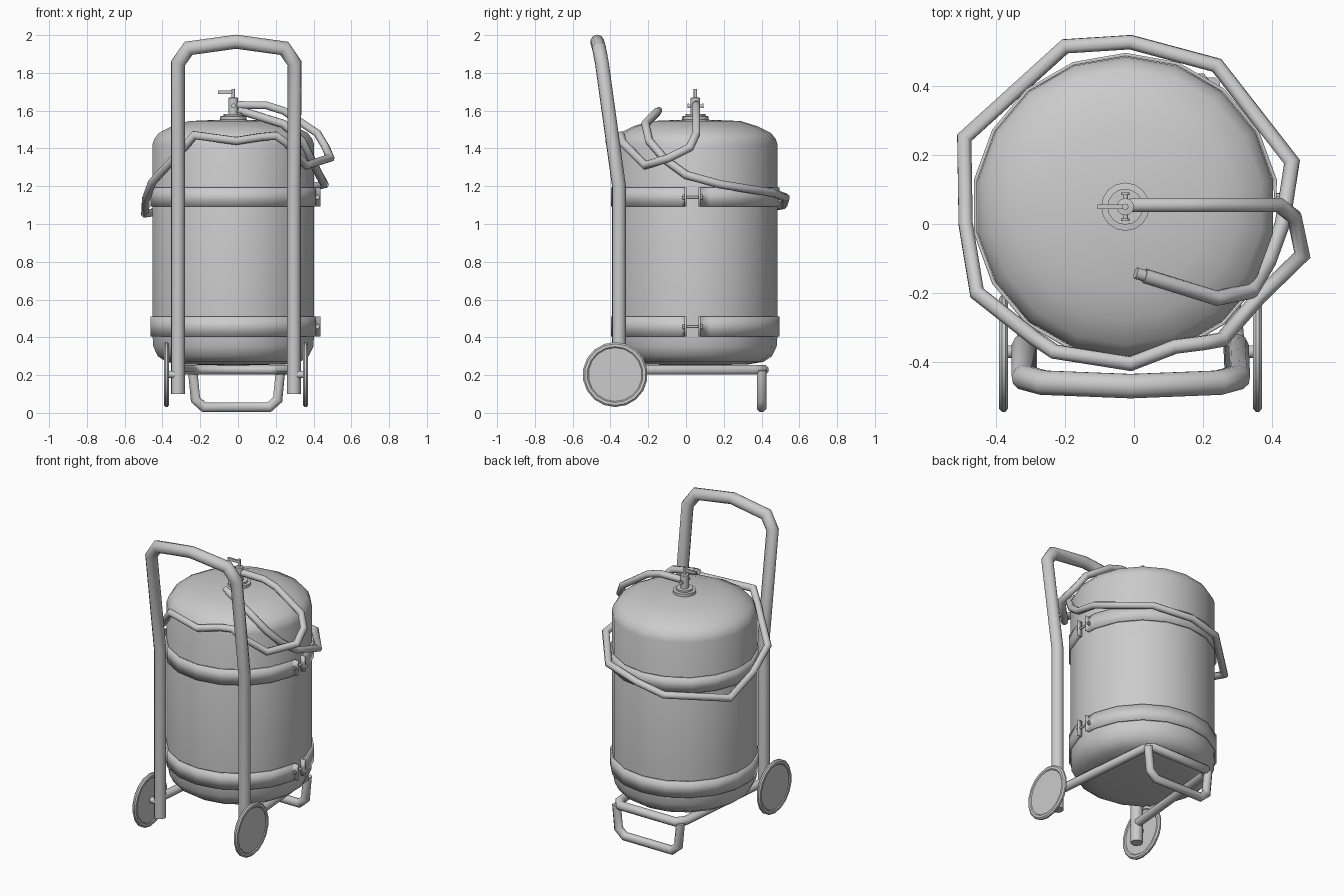
import bpy, bmesh
from math import radians, sin, cos, pi
from mathutils import Vector, Matrix

if "Cube" in bpy.data.objects:
    bpy.data.objects.remove(bpy.data.objects["Cube"])

CX, CY = -0.025, 0.05      # tank axis


def finish(name, bm, angle=40, smooth=True):
    bmesh.ops.remove_doubles(bm, verts=bm.verts, dist=1e-5)
    bmesh.ops.recalc_face_normals(bm, faces=bm.faces)
    me = bpy.data.meshes.new(name)
    bm.to_mesh(me)
    bm.free()
    ob = bpy.data.objects.new(name, me)
    bpy.context.collection.objects.link(ob)
    if smooth:
        bpy.ops.object.select_all(action='DESELECT')
        ob.select_set(True)
        bpy.context.view_layer.objects.active = ob
        bpy.ops.object.shade_smooth_by_angle(angle=radians(angle))
    return ob


def lathe(name, profile, sides, loc, rot=None, phase=0.0, angle=40):
    """Spin (radius, height) points around z, then rotate and place."""
    bm = bmesh.new()
    rings = [[bm.verts.new((r * cos(phase + 2 * pi * k / sides),
                            r * sin(phase + 2 * pi * k / sides), z))
              for k in range(sides)] for r, z in profile]
    for a, b in zip(rings, rings[1:]):
        for k in range(sides):
            j = (k + 1) % sides
            bm.faces.new((a[k], a[j], b[j], b[k]))
    bmesh.ops.dissolve_degenerate(bm, dist=1e-6, edges=bm.edges)
    m = Matrix.Translation(loc) @ (rot or Matrix())
    bmesh.ops.transform(bm, matrix=m, verts=bm.verts)
    return finish(name, bm, angle)


def tube(name, points, radius, sides=8, closed=False):
    """Mitred round tube along a polyline."""
    p = [Vector(q) for q in points]
    d = [(b - a).normalized() for a, b in zip(p, p[1:])]
    u = d[0].orthogonal().normalized()
    v = d[0].cross(u)
    ring = [p[0] + radius * (u * cos(2 * pi * (k + .5) / sides) + v * sin(2 * pi * (k + .5) / sides))
            for k in range(sides)]
    bm = bmesh.new()
    prev = first = [bm.verts.new(c) for c in ring]
    for i in range(1, len(p)):
        n = d[i - 1] + d[i] if i < len(d) else d[i - 1]
        ring = [c + d[i - 1] * ((p[i] - c).dot(n) / d[i - 1].dot(n)) for c in ring]
        cur = [bm.verts.new(c) for c in ring]
        for k in range(sides):
            j = (k + 1) % sides
            bm.faces.new((prev[k], prev[j], cur[j], cur[k]))
        prev = cur
    bm.faces.new(first)
    bm.faces.new(prev)
    return finish(name, bm, 50)


def cyl(name, a, b, r, sides=8):
    return tube(name, [a, b], r, sides)


# Tank body with domed ends
lathe("tank", [(0, .25), (.28, .257), (.36, .27), (.405, .3), (.43, .35), (.435, .42),
               (.435, 1.42), (.425, 1.45), (.40, 1.482), (.33, 1.517), (.24, 1.545), (0, 1.555)],
      18, (CX, CY, 0), phase=radians(10), angle=50)

# Clamping bands with bolted lugs on the right side
for label, z0, z1 in (("lower", .405, .51), ("upper", 1.092, 1.192)):
    R = .441
    flat = R * cos(radians(10))
    path = [(.463, .022), (flat, .022)]
    path += [(R * cos(radians(10 + 20 * k)), R * sin(radians(10 + 20 * k))) for k in range(18)]
    path += [(flat, -.052), (.463, -.052)]
    bm = bmesh.new()
    lo = [bm.verts.new((x + CX, y + CY, z0)) for x, y in path]
    hi = [bm.verts.new((x + CX, y + CY, z1)) for x, y in path]
    for i in range(len(path) - 1):
        bm.faces.new((lo[i], lo[i + 1], hi[i + 1], hi[i]))
    band = finish(label + "_band", bm, 35)
    s = band.modifiers.new("thickness", 'SOLIDIFY')
    s.thickness, s.offset = .010, 0
    zm = (z0 + z1) / 2
    cyl(label + "_clamp_bolt", (.42, -.02, zm), (.42, .09, zm), .007)
    for y in (-.018, .078):
        cyl(label + "_clamp_nut", (.42, y, zm), (.42, y + .01, zm), .014, 6)

# Push handle: one bent tube forming both uprights
tube("handle_frame", [(-.318, -.355, .10), (-.318, -.355, 1.2), (-.318, -.445, 1.85),
                      (-.262, -.46, 1.93), (-.01, -.47, 1.965), (.245, -.46, 1.93),
                      (.300, -.445, 1.85), (.296, -.355, 1.2), (.296, -.355, .10)], .037, 10)

# Base frame under the tank and the rear standing foot
tube("base_frame", [(-.315, -.35, .228), (-.25, .36, .228), (-.21, .41, .228),
                    (.19, .41, .228), (.23, .36, .228), (.295, -.35, .228)], .028)
tube("standing_foot", [(-.24, .40, .225), (-.225, .40, .07), (-.18, .40, .030),
                       (.165, .40, .030), (.21, .40, .07), (.225, .40, .225)], .027)

# Wheels with a recessed disc
wheel = [(0, -.008), (.142, -.008), (.148, -.013), (.163, -.013), (.172, -.005),
         (.172, .005), (.163, .013), (.148, .013), (.142, .008), (0, .008)]
for side, x in (("left", -.378), ("right", .358)):
    lathe(side + "_wheel", wheel, 18, (x, -.375, .203), Matrix.Rotation(pi / 2, 4, 'Y'))
    cyl(side + "_axle", (x, -.37, .203), (x * .85, -.37, .203), .02)

# Valve: flange, stem, cross fitting, lever
lathe("valve_flange", [(0, 1.54), (.07, 1.54), (.07, 1.57), (.052, 1.572),
                       (.052, 1.583), (0, 1.583)], 16, (CX, CY, 0))
lathe("valve_stem", [(0, 1.57), (.025, 1.57), (.025, 1.668), (.009, 1.67),
                     (.009, 1.715), (0, 1.715)], 12, (CX, CY, 0))
cyl("valve_cross_pin", (CX, CY - .038, 1.625), (CX, CY + .038, 1.625), .008)
for y in (-.042, .034):
    cyl("valve_pin_cap", (CX, CY + y, 1.625), (CX, CY + y + .008, 1.625), .013)
bpy.ops.mesh.primitive_cube_add(size=1, location=(-.062, CY, 1.698))
lever = bpy.context.object
lever.name = "valve_lever"
lever.scale = (.088, .012, .018)

# Hose: leaves the valve, winds once round the tank, ends at the nozzle
tube("hose", [(-.01, .055, 1.63), (.15, .055, 1.628), (.24, .055, 1.60), (.42, .055, 1.48),
              (.465, .02, 1.405), (.488, -.09, 1.35), (.36, -.215, 1.31),
              (.255, -.335, 1.43), (.20, -.345, 1.468), (.12, -.355, 1.46), (-.01, -.405, 1.44),
              (-.23, -.37, 1.47), (-.29, -.33, 1.40), (-.455, -.20, 1.22), (-.488, 0, 1.13),
              (-.492, .25, 1.055), (-.20, .515, 1.10), (-.01, .527, 1.14), (.24, .46, 1.165),
              (.458, .18, 1.21), (.43, 0, 1.26), (.39, -.11, 1.34), (.34, -.195, 1.44),
              (.24, -.215, 1.53), (.03, -.15, 1.595)], .022)
cyl("nozzle_tip", (.04, -.153, 1.592), (.005, -.142, 1.603), .018)
